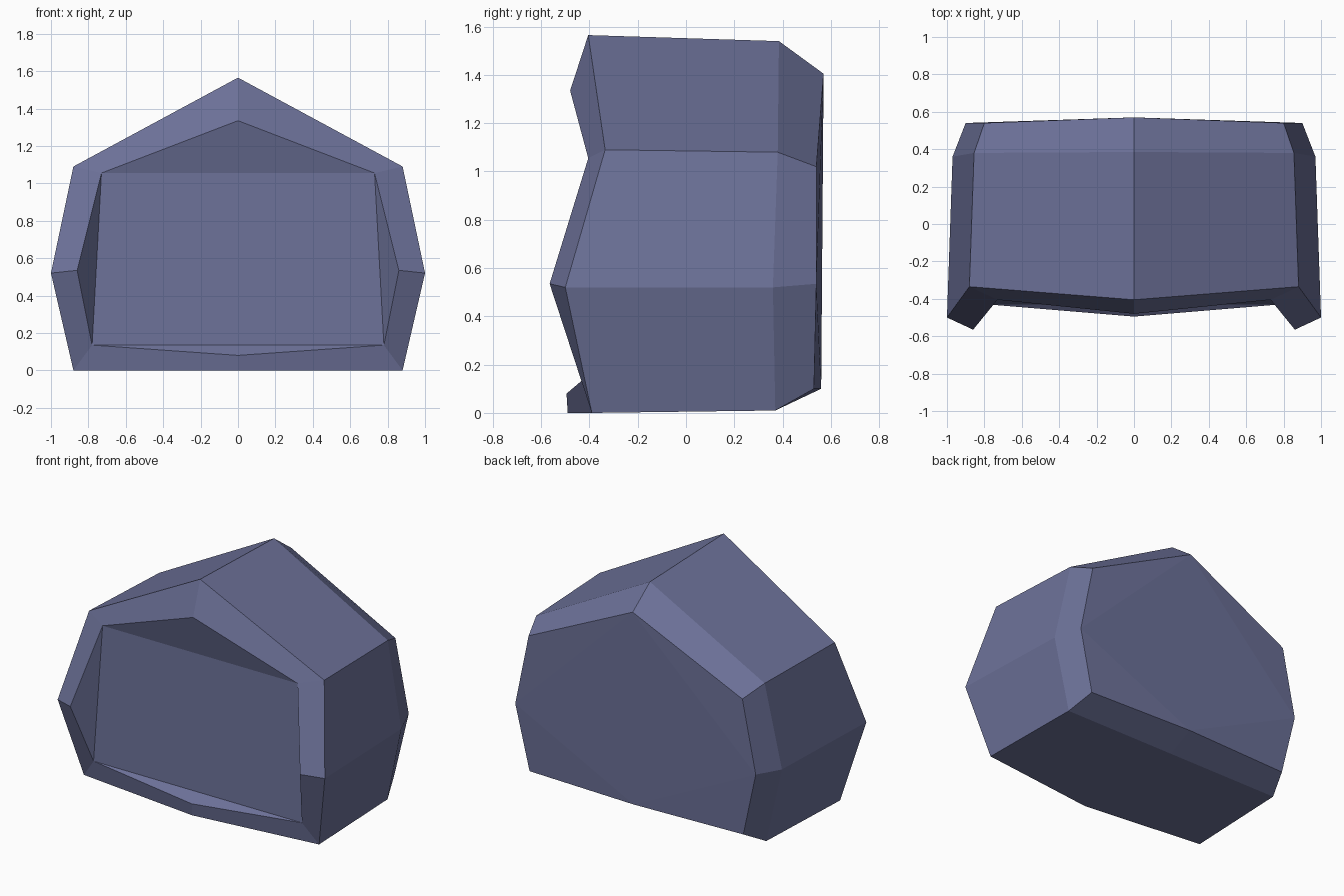
import bpy, bmesh

if "Cube" in bpy.data.objects:
    bpy.data.objects.remove(bpy.data.objects["Cube"])

mat = bpy.data.materials.new("slate blue")
mat.diffuse_color = (0.150, 0.165, 0.315, 1)
mat.use_nodes = True
mat.node_tree.nodes["Principled BSDF"].inputs["Base Color"].default_value = mat.diffuse_color

# Half cross-sections, front to back: apex, shoulder, side, bottom corner, bottom middle
SECTIONS = [
    [(0, -.48, 1.335), (.73, -.405, 1.055), (.86, -.565, .535), (.78, -.43, .135), (0, -.495, .08)],
    [(0, -.405, 1.565), (.88, -.335, 1.09), (1, -.5, .52), (.88, -.39, 0), (0, -.49, 0)],
    [(0, .385, 1.54), (.855, .38, 1.08), (.97, .36, .52), (.86, .37, .01), (0, .37, .01)],
    [(0, .57, 1.405), (.8, .54, 1.02), (.9, .54, .535), (.8, .53, .1), (0, .56, .1)],
]


def mirrored_ring(bm, half):
    # full loop: down the right side, up the left side
    pts = half + [(-x, y, z) for x, y, z in half[3:0:-1]]
    return [bm.verts.new(p) for p in pts]


bm = bmesh.new()
rings = [mirrored_ring(bm, s) for s in SECTIONS]

# Side walls and bevelled rims
for a, b in zip(rings, rings[1:]):
    for i in range(8):
        j = (i + 1) % 8
        bm.faces.new((a[i], a[j], b[j], b[i]))

# Hollow front: flat middle with four folded corners
for f in [(1, 3, 5, 7), (0, 1, 7), (1, 2, 3), (3, 4, 5), (5, 6, 7)]:
    bm.faces.new([rings[0][i] for i in f])

# Back: folds run between apex, sides and bottom middle
for f in [(0, 2, 4, 6), (0, 1, 2), (2, 3, 4), (4, 5, 6), (6, 7, 0)]:
    bm.faces.new([rings[3][i] for i in f])

bmesh.ops.recalc_face_normals(bm, faces=bm.faces)
mesh = bpy.data.meshes.new("faceted_block")
bm.to_mesh(mesh)
bm.free()
mesh.materials.append(mat)
obj = bpy.data.objects.new("faceted_block", mesh)
bpy.context.collection.objects.link(obj)
